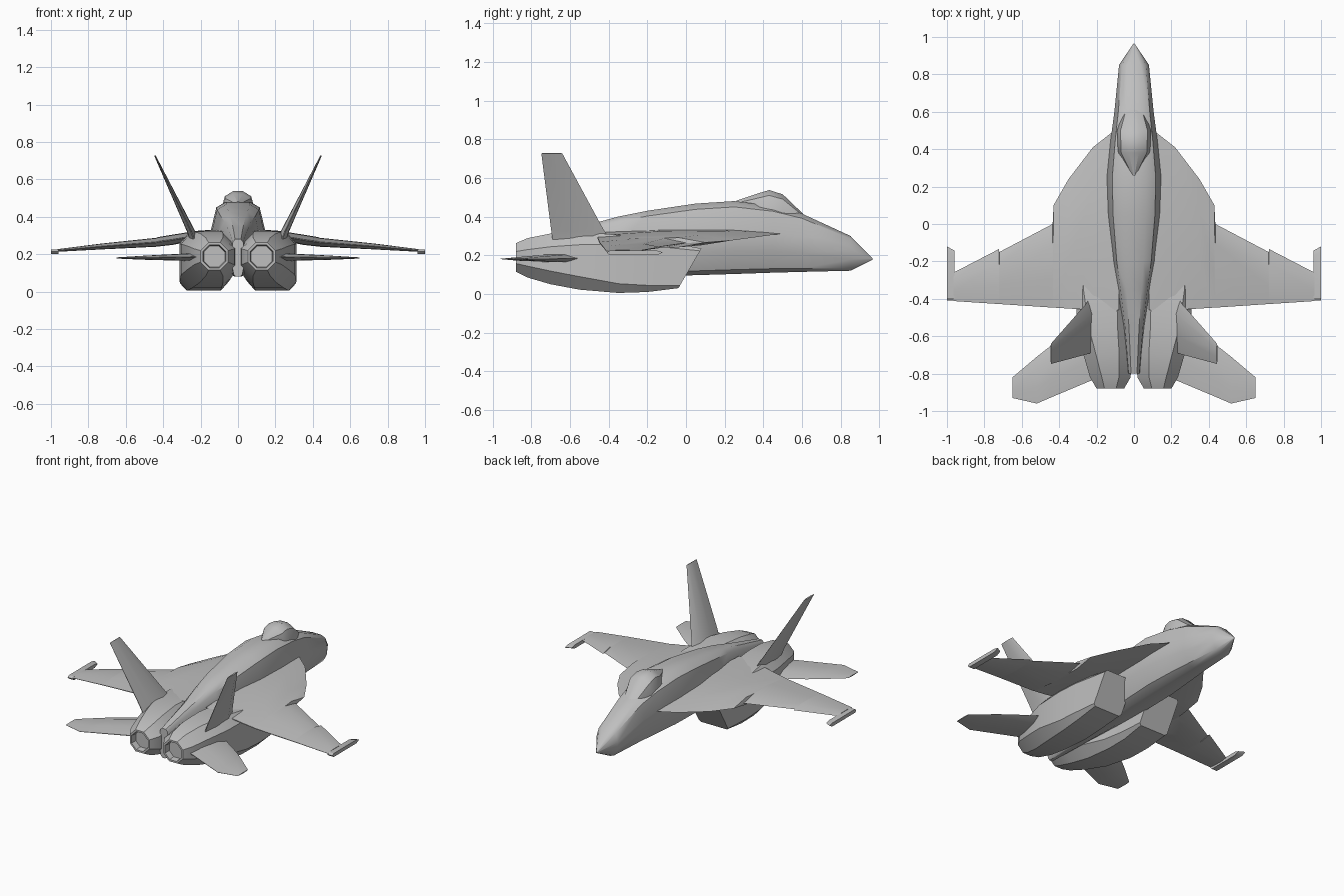
import bpy, bmesh, math
from mathutils import Vector

cube = bpy.data.objects.get("Cube")
if cube:
    bpy.data.objects.remove(cube, do_unlink=True)

# One paint for the whole airframe
paint = bpy.data.materials.new("airframe_grey")
paint.use_nodes = True
GREY = (0.52, 0.52, 0.52, 1)
paint.diffuse_color = GREY
paint.node_tree.nodes["Principled BSDF"].inputs["Base Color"].default_value = GREY


def loft(name, rings, mirror=False, angle=30):
    """Skin a list of equal-length point rings and cap both ends."""
    bm = bmesh.new()
    rows = [[bm.verts.new(p) for p in ring] for ring in rings]
    n = len(rows[0])
    for a, b in zip(rows, rows[1:]):
        for i in range(n):
            j = (i + 1) % n
            bm.faces.new((a[i], a[j], b[j], b[i]))
    bm.faces.new(rows[0][::-1])
    bm.faces.new(rows[-1])
    bmesh.ops.recalc_face_normals(bm, faces=bm.faces)
    mesh = bpy.data.meshes.new(name)
    bm.to_mesh(mesh)
    bm.free()
    mesh.materials.append(paint)
    obj = bpy.data.objects.new(name, mesh)
    bpy.context.collection.objects.link(obj)
    bpy.ops.object.select_all(action='DESELECT')
    obj.select_set(True)
    bpy.context.view_layer.objects.active = obj
    bpy.ops.object.shade_smooth_by_angle(angle=math.radians(angle))
    if mirror:
        obj.modifiers.new("Mirror", 'MIRROR').use_mirror_merge = False
    return obj


def body_ring(half, y, w, z0, z1):
    """Symmetric section: half holds (width, height) fractions, top to bottom."""
    pts = [(fx * w, y, z0 + fz * (z1 - z0)) for fx, fz in half]
    return pts + [(-x, y, z) for x, y, z in pts[::-1]]


def octagon(y, x0, x1, z0, z1, c, rake=0):
    """Chamfered box section; rake leans the section forward at the top."""
    cx, cz, hx, hz = (x0 + x1) / 2, (z0 + z1) / 2, (x1 - x0) / 2, (z1 - z0) / 2
    k = 1 - c
    corners = [(k, 1), (1, k), (1, -k), (k, -1), (-k, -1), (-1, -k), (-1, k), (-k, 1)]
    return [(cx + u * hx, y - rake * (1 - v) * hz, cz + v * hz) for u, v in corners]


def foil(x, z, front, back, thick, normal=(0, 0, 1)):
    """Thin wing section with its chord along y."""
    n = Vector(normal).normalized() * thick / 2
    section = [(0, 0), (.25, 1), (.65, 0.9), (1, 0.1), (1, -0.1), (.65, -0.9), (.25, -1)]
    return [Vector((x, front + (back - front) * t, z)) + n * s for t, s in section]


# Fuselage from nose to tail: y, half width, bottom, top
HULL = [(.45, 1), (.8, .92), (1, .6), (.95, .32), (.65, .06), (.3, 0)]
loft("fuselage", [body_ring(HULL, *s) for s in (
    (.965, .003, .177, .183), (.85, .08, .12, .30), (.6, .105, .114, .415),
    (.45, .125, .11, .455), (.25, .145, .103, .48), (.05, .14, .097, .467),
    (-.2, .115, .09, .43), (-.35, .09, .085, .40), (-.55, .06, .08, .345),
    (-.8, .035, .08, .28))], angle=40)

# Canopy
HOOD = [(.3, 1), (.8, .8), (1, .35), (1, 0)]
loft("canopy", [body_ring(HOOD, *s) for s in (
    (.62, .05, .36, .40), (.5, .09, .39, .515), (.43, .088, .40, .537),
    (.38, .085, .40, .522), (.26, .012, .42, .482))])

# Engine nacelles with raked intakes and recessed nozzles
loft("engine_nacelles", [
    octagon(.08, .075, .295, .03, .235, .12, rake=.58),
    octagon(-.2, .065, .31, .01, .285, .25),
    octagon(-.35, .05, .312, .005, .305, .32),
    octagon(-.55, .025, .305, .022, .322, .45),
    octagon(-.7, .012, .27, .05, .312, .52),
    octagon(-.82, .018, .235, .085, .288, .58),
    octagon(-.88, .053, .2, .115, .262, .58),
    octagon(-.88, .065, .188, .127, .25, .58),
    octagon(-.84, .07, .183, .132, .245, .58)], mirror=True)

# Wings with curved leading-edge extensions: x, z, front, back, thickness
loft("wings", [foil(*s) for s in (
    (.08, .315, .52, -.46, .04), (.22, .3, .41, -.46, .05),
    (.35, .277, .24, -.452, .055), (.43, .266, .1, -.447, .05),
    (.435, .264, 0, -.447, .048), (.72, .242, -.15, -.428, .032),
    (.722, .242, -.134, -.428, .032), (.965, .22, -.26, -.412, .014))], mirror=True)

# Wing tip rails
loft("wing_tip_rails", [
    [(x, y, z) for y, z in ((front, .215), (front - .03, .224), (-.395, .224),
                            (-.41, .214), (-.395, .2), (front - .03, .2))]
    for x, front in ((.96, -.142), (1, -.12))], mirror=True)

# Horizontal tailplanes
loft("tailplanes", [foil(*s) for s in (
    (.2, .185, -.49, -.825, .045), (.45, .182, -.655, -.93, .026),
    (.52, .181, -.71, -.96, .02), (.65, .18, -.82, -.93, .006))], mirror=True)

# Canted tail fins
CANT = (.91, 0, -.41)
loft("tail_fins", [foil(*s, CANT) for s in (
    (.235, .28, -.39, -.69, .05), (.255, .33, -.425, -.697, .04),
    (.444, .727, -.64, -.748, .008))], mirror=True)
